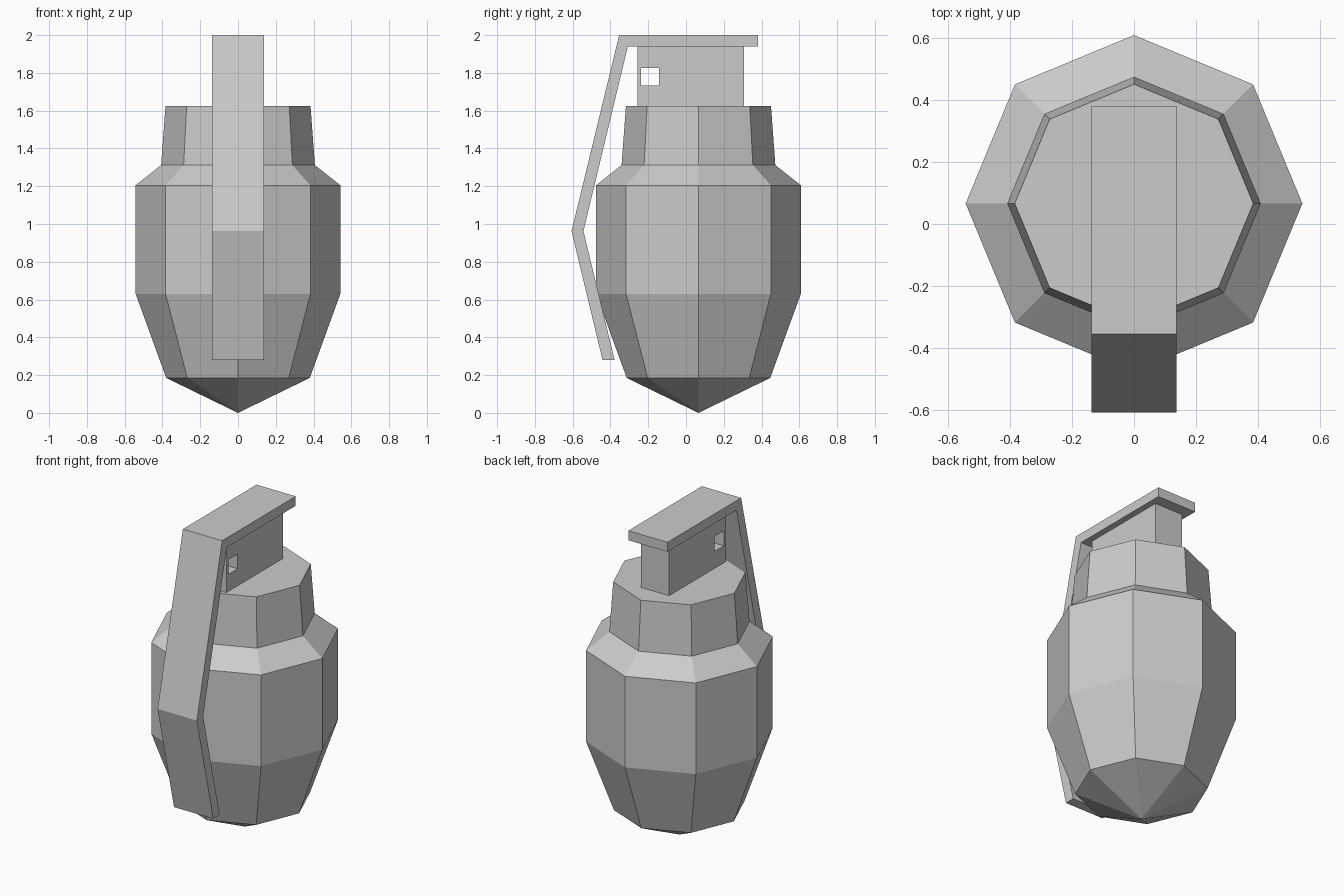
import bpy, bmesh
from math import cos, sin, pi

if "Cube" in bpy.data.objects:
    bpy.data.objects.remove(bpy.data.objects["Cube"])

BODY_Y = 0.066


def make_object(name, bm):
    bmesh.ops.recalc_face_normals(bm, faces=bm.faces[:])
    mesh = bpy.data.meshes.new(name)
    bm.to_mesh(mesh)
    bm.free()
    obj = bpy.data.objects.new(name, mesh)
    bpy.context.collection.objects.link(obj)
    return obj


def extrude_x(name, profile, half_width):
    """Extrude a closed (y, z) profile symmetrically along x."""
    bm = bmesh.new()
    face = bm.faces.new([bm.verts.new((-half_width, y, z)) for y, z in profile])
    ext = bmesh.ops.extrude_face_region(bm, geom=[face])["geom"]
    moved = [v for v in ext if isinstance(v, bmesh.types.BMVert)]
    bmesh.ops.translate(bm, verts=moved, vec=(2 * half_width, 0, 0))
    return make_object(name, bm)


def rect(y0, y1, z0, z1):
    return [(y0, z0), (y1, z0), (y1, z1), (y0, z1)]


def lathe(name, tip_z, rings, sides=8):
    """Stack polygon rings (radius, z) above a pointed tip, capped flat."""
    bm = bmesh.new()
    tip = bm.verts.new((0, BODY_Y, tip_z))
    loops = [[bm.verts.new((r * cos(2 * pi * i / sides),
                            BODY_Y + r * sin(2 * pi * i / sides), z))
              for i in range(sides)] for r, z in rings]
    for i in range(sides):
        j = (i + 1) % sides
        bm.faces.new((tip, loops[0][j], loops[0][i]))
        for low, high in zip(loops, loops[1:]):
            bm.faces.new((low[i], low[j], high[j], high[i]))
    bm.faces.new(loops[-1])
    return make_object(name, bm)


# Octagonal body with pointed base, shoulder and collar
lathe("body", 0.0, [(0.38, 0.185), (0.542, 0.63), (0.542, 1.205),
                    (0.407, 1.312), (0.384, 1.625)])

# Neck block with a square pin hole cut through it
neck = extrude_x("neck", rect(-0.257, 0.308, 1.61, 1.95), 0.098)
cutter = extrude_x("pin_hole_cutter", rect(-0.237, -0.143, 1.732, 1.826), 0.3)
cutter.hide_render = True
cutter.hide_set(True)
cut = neck.modifiers.new("pin_hole", "BOOLEAN")
cut.operation = "DIFFERENCE"
cut.solver = "EXACT"
cut.object = cutter

# Bent safety lever
extrude_x("lever", [(0.38, 2.0), (-0.354, 2.0), (-0.606, 0.962), (-0.442, 0.28),
                    (-0.378, 0.28), (-0.543, 0.962), (-0.308, 1.94), (0.38, 1.94)], 0.137)
